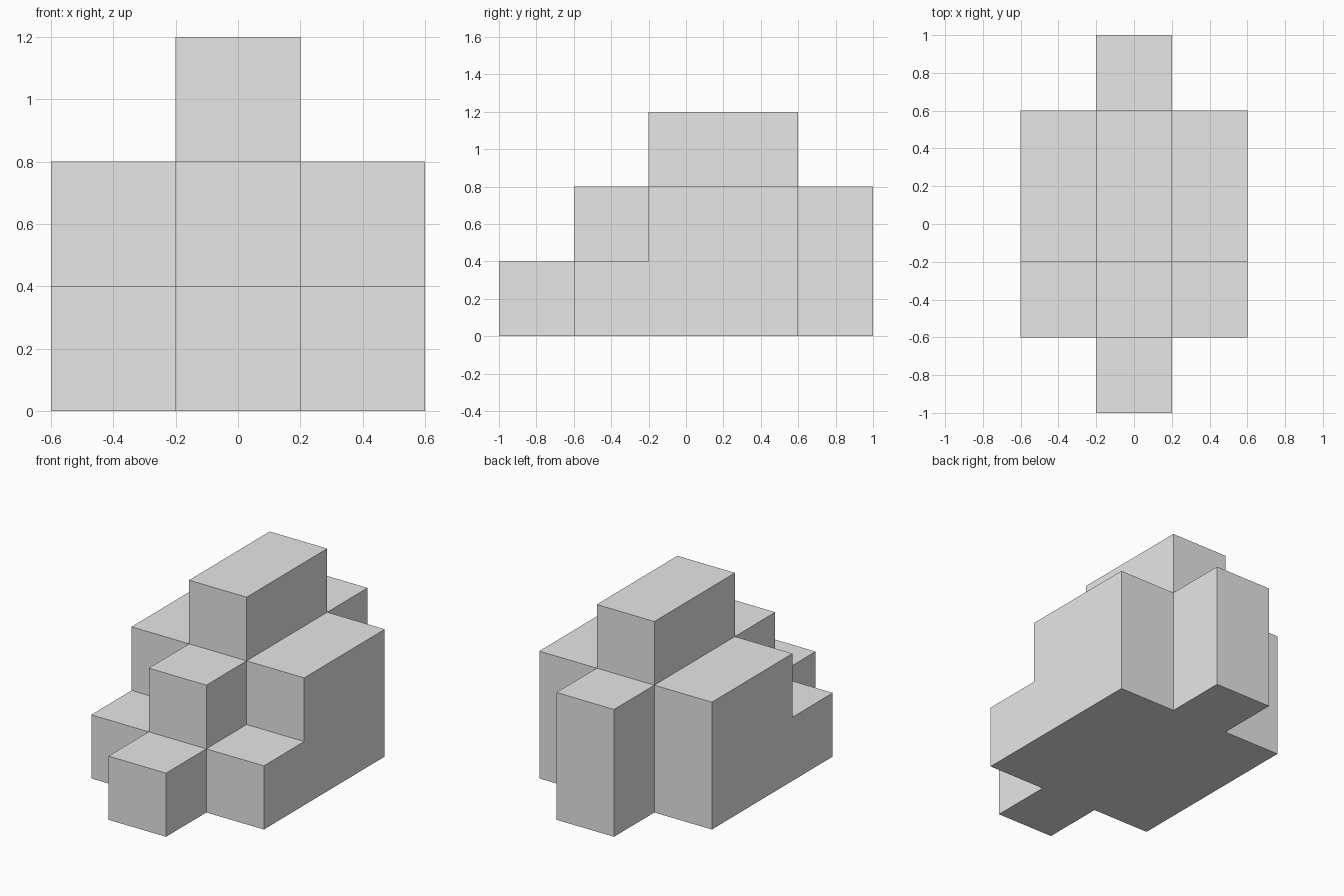
import bpy
import bmesh

cube = bpy.data.objects.get("Cube")
if cube:
    bpy.data.objects.remove(cube, do_unlink=True)

S = 0.4  # block size

# Light grey material
grey = bpy.data.materials.new("light grey")
grey.use_nodes = True
colour = (0.8, 0.8, 0.8, 1.0)
grey.diffuse_color = colour
grey.node_tree.nodes["Principled BSDF"].inputs["Base Color"].default_value = colour

# Column heights in blocks, from front to back
CENTRE = [1, 2, 3, 3, 2]
SIDE = [0, 1, 2, 2, 0]
columns = {-1: SIDE, 0: CENTRE, 1: SIDE}
blocks = {(x, y - 2, z)
          for x, heights in columns.items()
          for y, h in enumerate(heights)
          for z in range(h)}

# Outer skin: one square wherever a block meets empty space
bm = bmesh.new()
for block in blocks:
    for axis in range(3):
        for sign in (-1, 1):
            neighbour = list(block)
            neighbour[axis] += sign
            if tuple(neighbour) in blocks:
                continue
            corners = []
            for a, b in ((-1, -1), (1, -1), (1, 1), (-1, 1)):
                p = [block[0], block[1], block[2] + 0.5]
                p[axis] += sign / 2
                p[(axis + 1) % 3] += a / 2
                p[(axis + 2) % 3] += b / 2
                corners.append(bm.verts.new([c * S for c in p]))
            bm.faces.new(corners if sign > 0 else corners[::-1])

# Weld the squares and merge the flat areas
bmesh.ops.remove_doubles(bm, verts=bm.verts[:], dist=0.001)
bmesh.ops.dissolve_limit(bm, angle_limit=0.01, verts=bm.verts[:], edges=bm.edges[:])
bmesh.ops.recalc_face_normals(bm, faces=bm.faces[:])

mesh = bpy.data.meshes.new("stepped_block")
bm.to_mesh(mesh)
bm.free()
mesh.materials.append(grey)
obj = bpy.data.objects.new("stepped_block", mesh)
bpy.context.collection.objects.link(obj)
